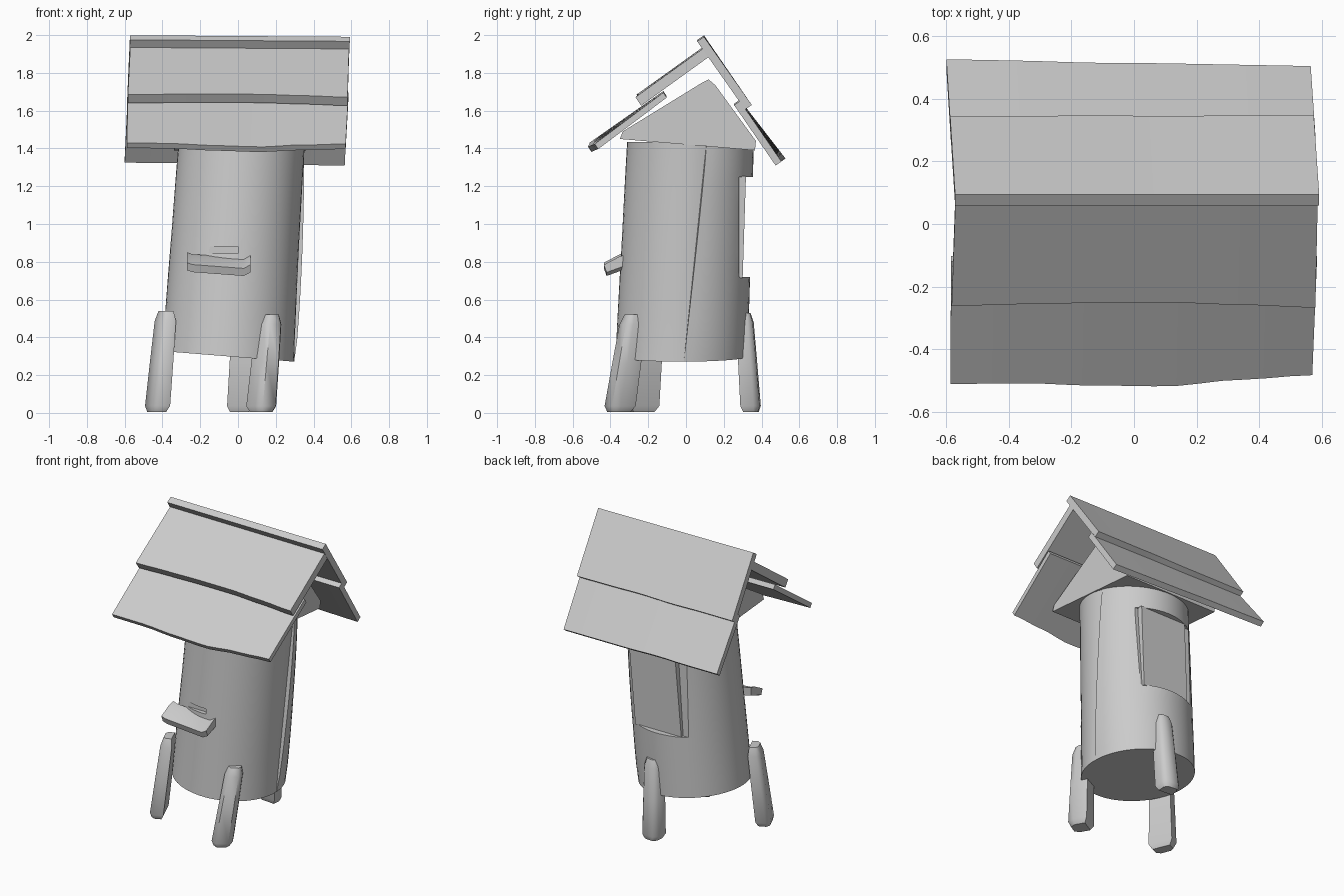
import bpy, bmesh, math
from mathutils import Vector

if "Cube" in bpy.data.objects:
    bpy.data.objects.remove(bpy.data.objects["Cube"])


def make(name, verts, faces, smooth=None):
    me = bpy.data.meshes.new(name)
    me.from_pydata([tuple(v) for v in verts], [], faces)
    bm = bmesh.new()
    bm.from_mesh(me)
    bmesh.ops.recalc_face_normals(bm, faces=bm.faces)
    bm.to_mesh(me)
    bm.free()
    ob = bpy.data.objects.new(name, me)
    bpy.context.collection.objects.link(ob)
    if smooth:
        bpy.context.view_layer.objects.active = ob
        bpy.ops.object.select_all(action='DESELECT')
        ob.select_set(True)
        bpy.ops.object.shade_smooth_by_angle(angle=math.radians(smooth))
    return ob


def loft(name, rings, **kw):
    """Skin closed rings of equal length and cap both ends."""
    n = len(rings[0])
    verts = [v for r in rings for v in r]
    faces = [(k * n + i, k * n + (i + 1) % n, (k + 1) * n + (i + 1) % n, (k + 1) * n + i)
             for k in range(len(rings) - 1) for i in range(n)]
    faces += [tuple(range(n)), tuple(range(len(verts) - n, len(verts)))]
    return make(name, verts, faces, **kw)


def box(name, lo, hi, **kw):
    rings = [[(lo[0], lo[1], z), (hi[0], lo[1], z), (hi[0], hi[1], z), (lo[0], hi[1], z)]
             for z in (lo[2], hi[2])]
    return loft(name, rings, **kw)


# Leaning log body, radius steps at a slanting seam on the right side
def body_ring(t):
    cx, cy = -0.052 + 0.072 * t, -0.024 + 0.047 * t
    r = 0.350 - 0.015 * t
    seam = math.radians(2 + 13 * t)
    step = 0.018 * math.sin(math.pi * min(1, t)) ** 0.5 if 0 < t < 1 else 0.0
    ring = []
    for i in range(57):
        f = i / 56
        a = seam + f * 2 * math.pi
        rr = r + step * (max(0, 1 - 4 * f) - 0.3 * max(0, 4 * f - 3)) if i < 56 else r - 0.3 * step - 0.002
        x, y = cx + rr * math.cos(a), cy + rr * math.sin(a)
        ring.append((x, y, 0.295 + 1.14 * t - 0.08 * x * (1 - t)))
    return ring


body = loft("log_body", [body_ring(k / 10) for k in range(11)], smooth=35)

# Cutters for the rear opening and the front entrance slot
cutters = [box("rear_opening_cutter", (-0.4, 0.28, 0.72), (0.4, 0.6, 1.25)),
           box("entrance_cutter", (-0.20, -0.5, 0.845), (0.0, -0.315, 0.88))]
for c in cutters:
    c.hide_render = True
    c.hide_viewport = True
    m = body.modifiers.new("cut", 'BOOLEAN')
    m.operation = 'DIFFERENCE'
    m.solver = 'EXACT'
    m.object = c

# Flat door in the rear opening
loft("rear_door", [[(-0.175 + d, 0.26 + d / 2, z), (0.17 + d, 0.26 + d / 2, z),
                    (0.17 + d, 0.30 + d / 2, z), (-0.175 + d, 0.30 + d / 2, z)]
                   for z, d in ((0.715, 0), (1.255, 0.035))])

# Landing perch under the entrance
loft("landing_perch", [[(x, -0.435, z + s), (x, -0.42, z - 0.04 + s), (x, -0.31, z + 0.0 + s),
                        (x, -0.31, z + 0.055 + s), (x, -0.35, z + 0.045 + s)]
                       for x, z, s in ((-0.27, 0.785, 0.01), (-0.24, 0.785, 0),
                                       (0.03, 0.765, 0), (0.066, 0.772, 0.012))],
     smooth=30)


# Gable block carrying the roof
loft("gable_block", [[(x, -0.35, 1.45), (x, -0.335, 1.49), (x, 0.08, 1.745), (x, 0.12, 1.765),
                      (x, 0.155, 1.735), (x, 0.37, 1.44), (x, 0.365, 1.39)]
                     for x in (-0.34, 0.36)], smooth=25)


# Roof boards: outer line from top to bottom edge, wavy and slightly twisted lower edge
def board(name, top, bot, inward, xt, xb, waves, lift=(0, 0)):
    rings = []
    tv, bv, nv = Vector(top), Vector(bot), Vector(inward)
    along = (bv - tv).normalized()
    n = 16
    for i in range(n + 1):
        f = i / n
        j = min(int(f * (len(waves) - 1)), len(waves) - 2)
        g = f * (len(waves) - 1) - j
        g = g * g * (3 - 2 * g)
        low = bv + along * (waves[j] * (1 - g) + waves[j + 1] * g)
        low -= nv.normalized() * (lift[0] * (1 - f) + lift[1] * f)
        up = tv + Vector((0, 0.008 * (0.5 - f)))
        x0 = xt[0] + f * (xt[1] - xt[0])
        x1 = xb[0] + f * (xb[1] - xb[0])
        rings.append([(x0, *up), (x1, *low), (x1, *(low + nv)), (x0, *(up + nv))])
    loft(name, rings, smooth=30)


board("front_lower_board", (-0.12, 1.70), (-0.505, 1.42), (0.018, -0.027),
      (-0.585, 0.585), (-0.587, 0.57), (0.0, 0.0, 0.012, 0.018, -0.005, -0.02), (0.012, -0.01))
board("front_upper_board", (0.10, 1.94), (-0.262, 1.685), (0.03, -0.045),
      (-0.57, 0.588), (-0.583, 0.58), (0.0, -0.006, -0.01, -0.01, 0.0, 0.012), (0.0, -0.008))
board("back_lower_board", (0.285, 1.655), (0.517, 1.34), (-0.03, -0.022),
      (-0.585, 0.58), (-0.60, 0.565), (0.0, 0.0, -0.004, 0.0, 0.0, 0.0), (0.012, -0.015))
board("back_upper_board", (0.095, 1.995), (0.345, 1.635), (-0.036, -0.024),
      (-0.572, 0.592), (-0.588, 0.575), (0.0, 0.0, 0.004, 0.0, 0.004, 0.006))


# Splayed plank legs: top and foot centres, turned to face outward
def leg(name, top, foot, ang, w, d):
    a = math.radians(ang)
    out, side = Vector((math.cos(a), math.sin(a), 0)), Vector((-math.sin(a), math.cos(a), 0))
    tv, fv = Vector(top), Vector(foot)
    rings = []
    for f, s in ((0, 0.75), (0.06, 1.0), (0.5, 0.93), (0.9, 0.85), (1, 0.6)):
        c = fv.lerp(tv, f)
        hw, hd = w * s / 2, d * s / 2
        rings.append([c + side * p * hw + out * q * hd for p, q in
                      ((-1, -1), (1, -1), (1, 0.4), (0.6, 1), (-0.6, 1), (-1, 0.4))])
    loft(name, rings, smooth=55)


leg("front_left_leg", (-0.385, -0.19, 0.54), (-0.435, -0.235, 0.005), 203, 0.16, 0.09)
leg("front_right_leg", (0.175, -0.28, 0.52), (0.13, -0.36, 0.005), -60, 0.13, 0.13)
leg("back_leg", (0.03, 0.31, 0.53), (0.01, 0.345, 0.005), 85, 0.13, 0.10)
